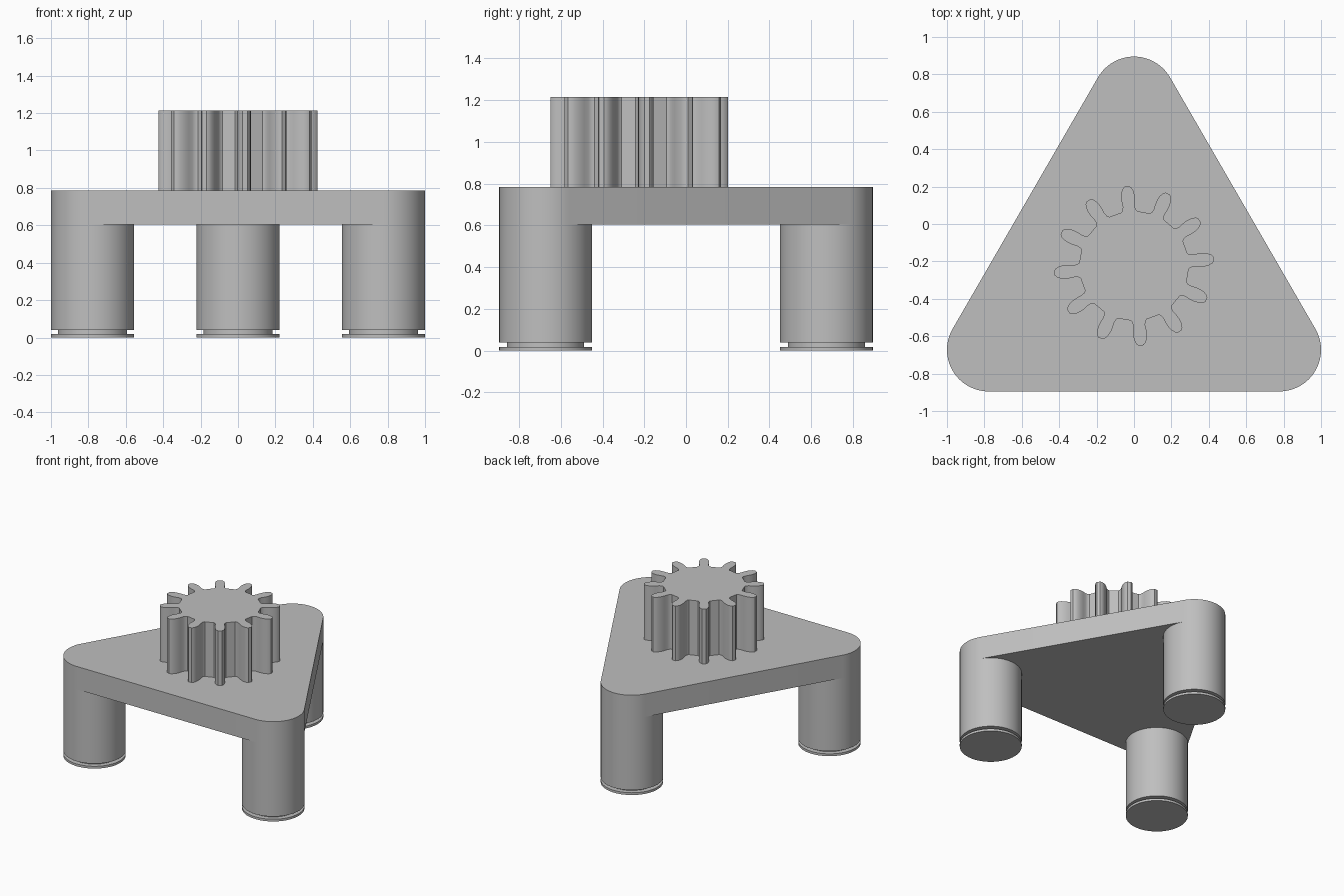
import bpy, bmesh, math

cube = bpy.data.objects.get("Cube")
if cube:
    bpy.data.objects.remove(cube, do_unlink=True)

grey = bpy.data.materials.new("plain grey")
grey.use_nodes = True
COLOUR = (0.52, 0.52, 0.52, 1)
grey.diffuse_color = COLOUR
next(n for n in grey.node_tree.nodes if n.type == 'BSDF_PRINCIPLED').inputs["Base Color"].default_value = COLOUR

R = 0.2225                       # leg and corner radius
CORNERS = {"back_leg": (0, 0.6725), "right_leg": (-0.7775, -0.6725), "left_leg": (0.7775, -0.6725)}
GEAR_Y = -0.224


def polar(r, deg, cx=0, cy=0):
    a = math.radians(deg)
    return cx + r * math.cos(a), cy + r * math.sin(a)


def finish(name, bm):
    bmesh.ops.recalc_face_normals(bm, faces=bm.faces)
    mesh = bpy.data.meshes.new(name)
    bm.to_mesh(mesh)
    bm.free()
    mesh.materials.append(grey)
    obj = bpy.data.objects.new(name, mesh)
    bpy.context.collection.objects.link(obj)
    bpy.ops.object.select_all(action='DESELECT')
    obj.select_set(True)
    bpy.context.view_layer.objects.active = obj
    bpy.ops.object.shade_smooth_by_angle(angle=math.radians(30))
    return obj


def prism(name, outline, z0, z1):
    """Extrude a flat outline from z0 up to z1."""
    bm = bmesh.new()
    face = bm.faces.new([bm.verts.new((x, y, z0)) for x, y in outline])
    ext = bmesh.ops.extrude_face_region(bm, geom=[face], use_keep_orig=True)
    for v in ext["geom"]:
        if isinstance(v, bmesh.types.BMVert):
            v.co.z = z1
    return finish(name, bm)


def turned(name, profile, cx, cy, segments=72):
    """Lathe a closed (radius, z) profile about a vertical axis."""
    bm = bmesh.new()
    verts = [bm.verts.new((cx + r, cy, z)) for r, z in profile]
    edges = [bm.edges.new(pair) for pair in zip(verts, verts[1:])]
    bmesh.ops.spin(bm, geom=verts + edges, cent=(cx, cy, 0), axis=(0, 0, 1),
                   angle=2 * math.pi, steps=segments)
    bmesh.ops.remove_doubles(bm, verts=bm.verts, dist=1e-5)
    return finish(name, bm)


# Rounded triangular plate: one 120 degree arc per corner
plate = []
for start, (cx, cy) in zip((30, 150, 270), CORNERS.values()):
    plate += [polar(R, start + 5 * i, cx, cy) for i in range(25)]
prism("table_plate", plate, 0.605, 0.785)

# Legs with a groove above the foot disc
leg = [(0, 0), (R, 0), (R, 0.018), (0.185, 0.018), (0.185, 0.039), (R, 0.039), (R, 0.605), (0, 0.605)]
for name, (cx, cy) in CORNERS.items():
    turned(name, leg, cx, cy)

# Gear: half tooth flank as (radius, half angle), mirrored and repeated
flank = [(0.293, 8.3), (0.302, 6.6), (0.322, 5.7), (0.348, 5.9), (0.375, 5.6),
         (0.4, 4.6), (0.418, 3.2), (0.427, 1.7)]
gear = []
for tooth in range(12):
    mid = 5 + 30 * tooth
    gear += [polar(r, mid - a, 0, GEAR_Y) for r, a in flank]
    gear += [polar(r, mid + a, 0, GEAR_Y) for r, a in reversed(flank)]
prism("gear", gear, 0.785, 1.215)
